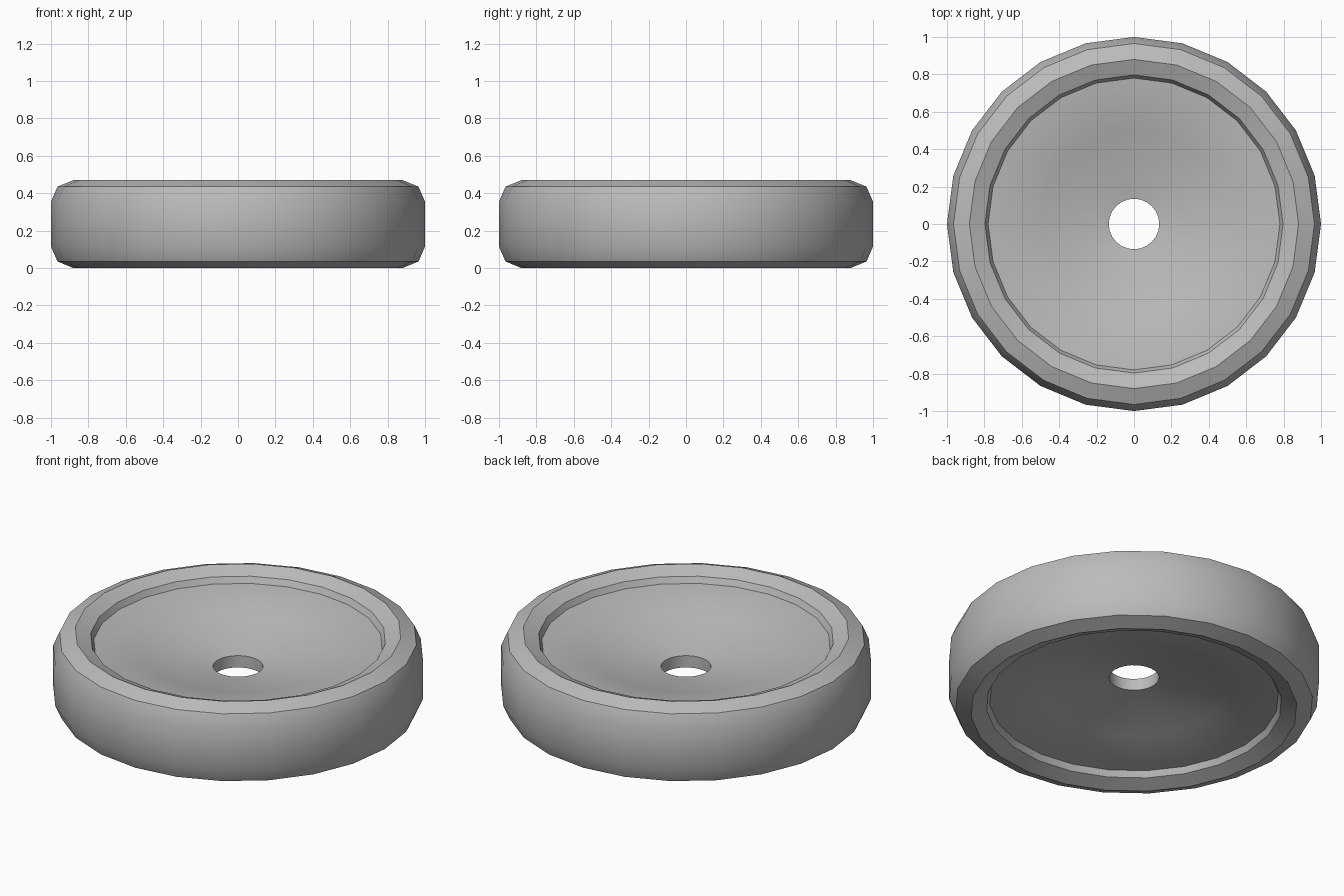
import bpy
import bmesh
from math import cos, sin, pi, radians

cube = bpy.data.objects.get("Cube")
if cube:
    bpy.data.objects.remove(cube, do_unlink=True)

SIDES = 24
MID = 0.235  # height of the wheel's mirror plane

grey = bpy.data.materials.new("plain grey")
grey.use_nodes = True
COLOUR = (0.5, 0.5, 0.5, 1)
grey.diffuse_color = COLOUR
grey.node_tree.nodes["Principled BSDF"].inputs["Base Color"].default_value = COLOUR


def mirrored(half):
    """Complete an upper half profile with its lower mirror image."""
    return half + [(r, -z) for r, z in reversed(half)]


def lathe(name, profile):
    """Turn a (radius, height) profile around the z axis."""
    bm = bmesh.new()
    rings = []
    for r, z in profile:
        rings.append([bm.verts.new((r * cos(2 * pi * j / SIDES),
                                    r * sin(2 * pi * j / SIDES), z))
                      for j in range(SIDES)])
    for low, high in zip(rings, rings[1:]):
        for j in range(SIDES):
            k = (j + 1) % SIDES
            bm.faces.new((low[j], low[k], high[k], high[j]))
    mesh = bpy.data.meshes.new(name)
    bm.to_mesh(mesh)
    bm.free()
    mesh.materials.append(grey)
    obj = bpy.data.objects.new(name, mesh)
    obj.location.z = MID
    bpy.context.collection.objects.link(obj)
    bpy.ops.object.select_all(action="DESELECT")
    obj.select_set(True)
    bpy.context.view_layer.objects.active = obj
    bpy.ops.object.shade_smooth_by_angle(angle=radians(30))


# Bevelled outer rim, from its inner lip out to the tread
rim_half = [(0.78, 0.165), (0.797, 0.2), (0.88, 0.235), (0.965, 0.2), (1.0, 0.12)]
lathe("rim", mirrored(rim_half)[::-1])

# Dished disc with a round axle hole
disc_half = [(0.78, 0.165), (0.65, 0.15), (0.5, 0.11), (0.35, 0.07), (0.135, 0.035)]
lathe("disc", mirrored(disc_half))
